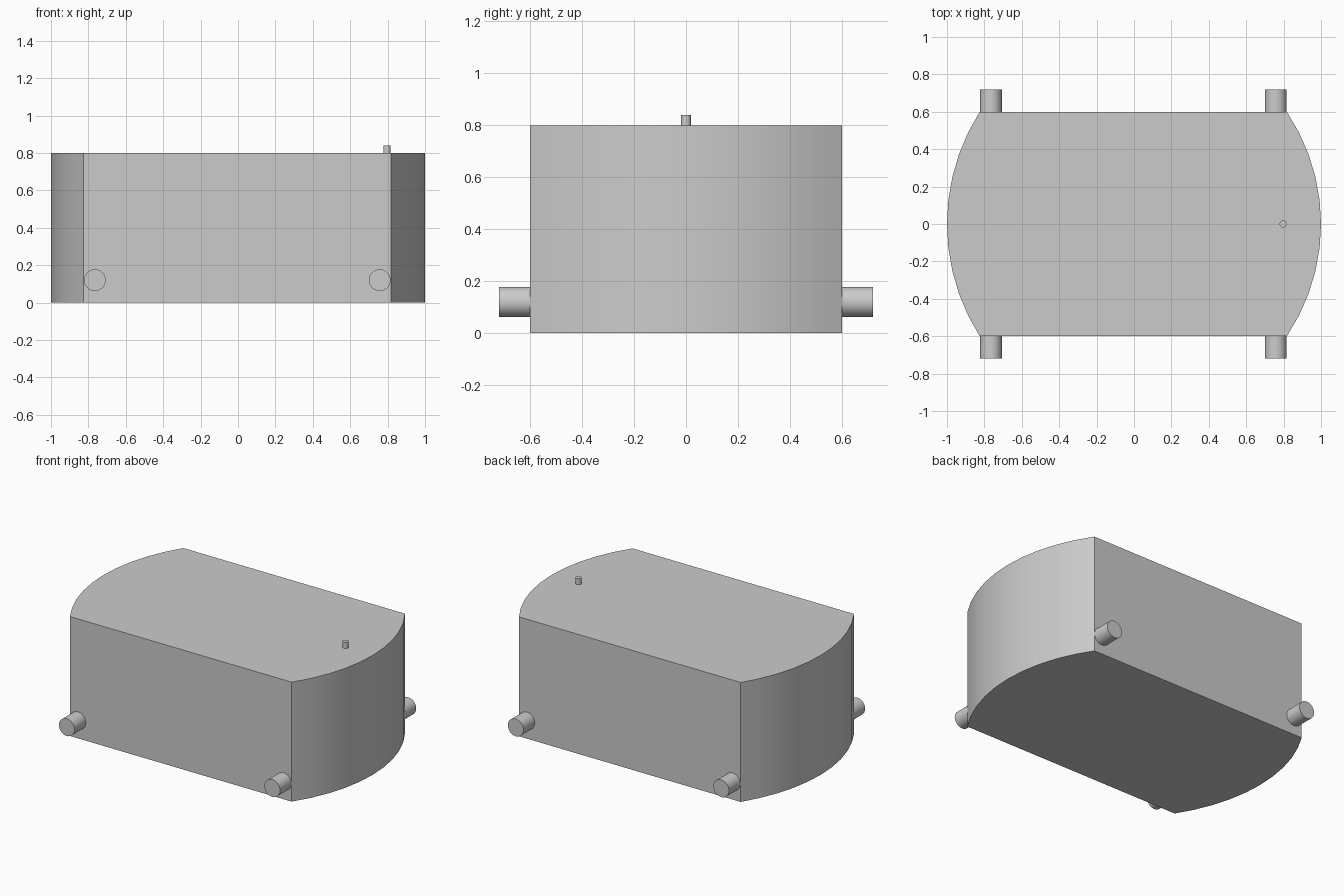
import bpy, bmesh, math
from mathutils import Matrix, Vector

cube = bpy.data.objects.get("Cube")
if cube:
    bpy.data.objects.remove(cube, do_unlink=True)

grey = bpy.data.materials.new("plain_grey")
grey.use_nodes = True
colour = (0.6, 0.6, 0.6, 1)
grey.diffuse_color = colour
grey.node_tree.nodes["Principled BSDF"].inputs["Base Color"].default_value = colour


def finish(name, bm):
    bmesh.ops.recalc_face_normals(bm, faces=bm.faces)
    mesh = bpy.data.meshes.new(name)
    bm.to_mesh(mesh)
    bm.free()
    mesh.materials.append(grey)
    obj = bpy.data.objects.new(name, mesh)
    bpy.context.collection.objects.link(obj)
    bpy.ops.object.select_all(action='DESELECT')
    obj.select_set(True)
    bpy.context.view_layer.objects.active = obj
    bpy.ops.object.shade_smooth_by_angle(angle=math.radians(30))
    return obj


def cylinder(name, radius, start, end, segments=32):
    start, end = Vector(start), Vector(end)
    axis = end - start
    turn = axis.to_track_quat('Z', 'Y').to_matrix().to_4x4()
    bm = bmesh.new()
    bmesh.ops.create_cone(bm, cap_ends=True, segments=segments, radius1=radius,
                          radius2=radius, depth=axis.length,
                          matrix=Matrix.Translation((start + end) / 2) @ turn)
    return finish(name, bm)


# Body: flat front and back, shallow arcs at both ends
HALF_DEPTH, HEIGHT, STEPS = 0.6, 0.8, 10


def end_arc(corner, side):
    rise = 1 - corner
    radius = (HALF_DEPTH ** 2 + rise ** 2) / (2 * rise)
    sweep = math.asin(HALF_DEPTH / radius)
    angles = [sweep * (2 * i / STEPS - 1) for i in range(STEPS + 1)]
    return [(side * (1 - radius + radius * math.cos(a)),
             side * radius * math.sin(a), 0) for a in angles]


bm = bmesh.new()
outline = end_arc(0.817, 1) + end_arc(0.825, -1)
base = bm.faces.new([bm.verts.new(p) for p in outline])
top = bmesh.ops.extrude_face_region(bm, geom=[base], use_keep_orig=True)["geom"]
bmesh.ops.translate(bm, vec=(0, 0, HEIGHT),
                    verts=[v for v in top if isinstance(v, bmesh.types.BMVert)])
finish("body", bm)

# Four short round pegs low on the front and back
for x, side in ((0.758, "left"), (-0.765, "right")):
    for y, face in ((-1, "front"), (1, "back")):
        cylinder(f"{face}_{side}_peg", 0.058, (x, y * 0.59, 0.12), (x, y * 0.72, 0.12))

# Small pin on the top
cylinder("top_pin", 0.019, (0.797, 0, 0.79), (0.797, 0, 0.84), 24)
